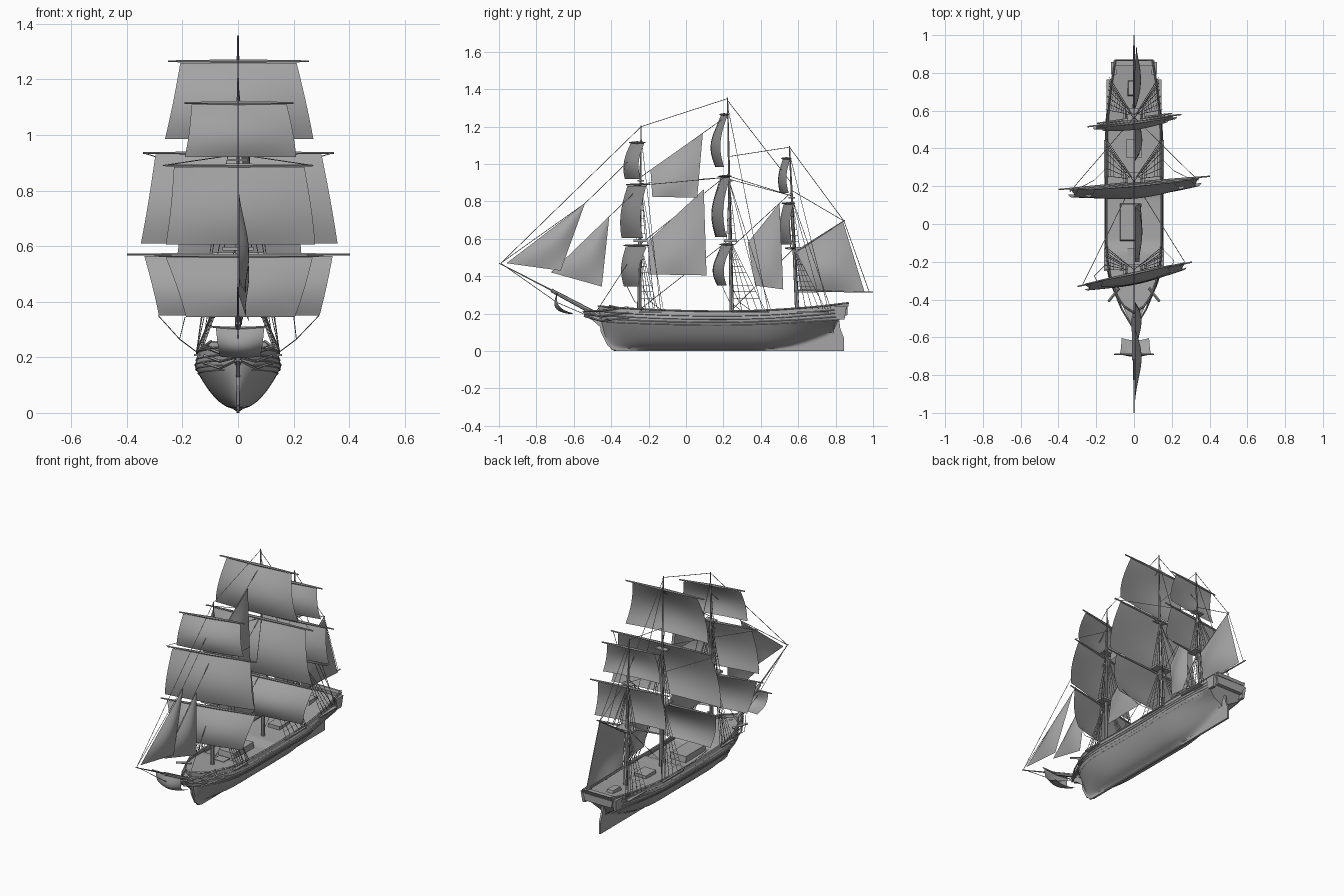
import bpy, bmesh, math
from math import sin, cos, pi, radians
from mathutils import Vector as V

if "Cube" in bpy.data.objects:
    bpy.data.objects.remove(bpy.data.objects["Cube"], do_unlink=True)

GREY = (0.38, 0.38, 0.38, 1)
mat = bpy.data.materials.new("plain_grey")
mat.use_nodes = True
mat.diffuse_color = GREY
mat.node_tree.nodes["Principled BSDF"].inputs["Base Color"].default_value = GREY


def finish(ob, smooth=True):
    ob.data.materials.clear()
    ob.data.materials.append(mat)
    bpy.ops.object.select_all(action="DESELECT")
    ob.select_set(True)
    bpy.context.view_layer.objects.active = ob
    if smooth:
        bpy.ops.object.shade_smooth_by_angle(angle=radians(40))
    return ob


def from_bmesh(name, bm, smooth=True):
    me = bpy.data.meshes.new(name)
    bmesh.ops.recalc_face_normals(bm, faces=bm.faces)
    bm.to_mesh(me)
    bm.free()
    ob = bpy.data.objects.new(name, me)
    bpy.context.collection.objects.link(ob)
    return finish(ob, smooth)


def grid(name, f, nu, nv, cap=False):
    """Surface from f(u, v); cap closes the u = 1 end."""
    bm = bmesh.new()
    vs = [[bm.verts.new(f(i / nu, j / nv)) for j in range(nv + 1)] for i in range(nu + 1)]
    for i in range(nu):
        for j in range(nv):
            bm.faces.new((vs[i][j], vs[i + 1][j], vs[i + 1][j + 1], vs[i][j + 1]))
    if cap:
        bm.faces.new(vs[nu])
    bmesh.ops.remove_doubles(bm, verts=bm.verts, dist=1e-5)
    return from_bmesh(name, bm)


def tubes(name, lines, r, taper=1.0, res=0):
    """Round spars or ropes along polylines, thinning to r * taper."""
    cu = bpy.data.curves.new(name, "CURVE")
    cu.dimensions = "3D"
    cu.bevel_depth, cu.bevel_resolution, cu.use_fill_caps = r, res, True
    for pts in lines:
        sp = cu.splines.new("POLY")
        sp.points.add(len(pts) - 1)
        for k, (p, co) in enumerate(zip(sp.points, pts)):
            p.co = (*co, 1)
            p.radius = 1 + (taper - 1) * k / (len(pts) - 1)
    ob = bpy.data.objects.new(name, cu)
    bpy.context.collection.objects.link(ob)
    bpy.ops.object.select_all(action="DESELECT")
    ob.select_set(True)
    bpy.context.view_layer.objects.active = ob
    bpy.ops.object.convert(target="MESH")
    return finish(bpy.context.view_layer.objects.active)


def box(name, c, s, top=1.0):
    """Box whose top face is scaled by top."""
    bm = bmesh.new()
    bmesh.ops.create_cube(bm, size=1)
    for v in bm.verts:
        k = top if v.co.z > 0 else 1
        v.co = V((v.co.x * s[0] * k + c[0], v.co.y * s[1] * k + c[1], v.co.z * s[2] + c[2]))
    return from_bmesh(name, bm, False)


def plate(name, prof, t):
    """Side profile (y, z) extruded to thickness t across x."""
    bm = bmesh.new()
    f = bm.faces.new([bm.verts.new((-t / 2, y, z)) for y, z in prof])
    g = bmesh.ops.extrude_face_region(bm, geom=[f])["geom"]
    bmesh.ops.translate(bm, vec=(t, 0, 0), verts=[e for e in g if isinstance(e, bmesh.types.BMVert)])
    return from_bmesh(name, bm, False)


# ---- hull ----
def rail(u):
    return 0.213 + (0.045 if u > 0.5 else 0.027) * (2 * u - 1) ** 2


def hull_pt(u, z, side=1):
    """Rounded belly above a thin deadwood that deepens towards the stern."""
    run, entry = max(0, (u - 0.65) / 0.35) ** 2, max(0, 1 - u / 0.25) ** 2
    w = 0.155 * (1 - (1 - min(u / 0.3, 1)) ** 2.5) ** 0.6 - 0.045 * run
    belly = 0.012 + 0.09 * run
    s = 1 - 0.1 * (z - 0.165) / 0.08
    if z < 0.165:
        s = max(0, (z - belly) / (0.165 - belly)) ** (0.49 + 0.5 * entry + 0.7 * run)
    bow = -0.38 - 0.09 * (z / 0.24) ** 0.5
    stern = 0.79 + 0.08 * min(1, max(0, (z - 0.14) / 0.1))
    return V((side * max(w * s, min(0.006, w, z)), bow + (stern - bow) * u, z))


def hull_skin(t, v):
    u = (1 - cos(pi * t)) / 2
    a = 2 * v - 1
    return hull_pt(u, rail(u) * abs(a) ** 1.2, 1 if a > 0 else -1)


def deck_skin(u, v):
    p = hull_pt(u, rail(u) - (0.035 if 0.25 < u < 0.5 else 0.02))
    return V((p.x * (2 * v - 1), p.y, p.z))


grid("hull", hull_skin, 48, 40, cap=True)
grid("deck", deck_skin, 40, 4)
US = [k / 40 for k in range(41)]
tubes("rails", [[hull_pt(u, rail(u), s) for u in US] for s in (-1, 1)], 0.005)
tubes("wales", [[hull_pt(u, rail(u) * h, s) for u in US]
                for s in (-1, 1) for h in (0.65, 0.72, 0.8, 0.88)], 0.003)
plate("keel", [(-0.47, 0.2), (-0.455, 0.1), (-0.42, 0.03), (-0.37, 0), (0.8, 0),
               (0.8, 0.14), (0.78, 0.02), (-0.36, 0.02), (-0.4, 0.05), (-0.44, 0.2)], 0.012)
plate("rudder", [(0.795, 0), (0.845, 0), (0.845, 0.07), (0.825, 0.12), (0.82, 0.16), (0.795, 0.16)], 0.012)
plate("beak_knee", [(-0.555, 0.215), (-0.54, 0.185), (-0.5, 0.165), (-0.46, 0.13), (-0.43, 0.13), (-0.43, 0.22)], 0.016)
tubes("head_rails", [[hull_pt(0.12, 0.235 - d, s), V((s * 0.065, -0.45, 0.215 - d)), V((s * 0.008, -0.545, 0.215 - d / 2))]
                     for s in (-1, 1) for d in (0, 0.03, 0.055)], 0.005)
grid("head_platform", lambda u, v: V(((2 * v - 1) * (0.09 - 0.08 * u), -0.37 - 0.17 * u, 0.21)), 4, 2)
tubes("catheads", [[(s * 0.08, -0.34, 0.225), (s * 0.135, -0.41, 0.24)] for s in (-1, 1)], 0.007)
for s, n in ((-1, "right"), (1, "left")):
    box(n + "_quarter_gallery", (s * 0.107, 0.825, 0.205), (0.018, 0.045, 0.07), 1.5)
box("stern_gallery", (0, 0.85, 0.222), (0.18, 0.024, 0.065), 1.2)

# ---- deck fittings ----
box("main_hatch", (-0.02, 0.01, 0.195), (0.11, 0.2, 0.04), 0.95)
box("fore_hatch", (0, -0.16, 0.19), (0.07, 0.06, 0.03))
box("aft_hatch", (0, 0.4, 0.205), (0.08, 0.1, 0.025))
box("skylight", (-0.01, 0.72, 0.225), (0.05, 0.09, 0.03), 0.8)


# ---- sails ----
def sail(name, tl, tr, bl, br, bulge, edge=0.0, n=12):
    """Four-cornered cloth; edge is the share of the belly kept at the sides."""
    tl, tr, bl, br, bulge = map(V, (tl, tr, bl, br, bulge))

    def f(u, v):
        p = tl.lerp(tr, u).lerp(bl.lerp(br, u), v)
        drop = v * 0.8 if edge else v ** 1.4
        return p + bulge * (edge + (1 - edge) * sin(pi * u)) * sin(pi * drop)
    return grid(name, f, n, n)


# mast: base y, top y, top height, yaw, belly, shroud spread, (top, foot, half widths, yard half)
MASTS = {
    "fore": (-0.25, -0.24, 1.205, 12, 0.05, 0.09,
             [(1.115, 0.92, 0.175, 0.205, 0.2), (0.89, 0.605, 0.24, 0.275, 0.27), (0.565, 0.345, 0.27, 0.2, 0.31)]),
    "main": (0.245, 0.222, 1.357, 5, 0.07, 0.17,
             [(1.265, 0.985, 0.21, 0.268, 0.255), (0.935, 0.61, 0.3, 0.355, 0.345), (0.57, 0.35, 0.34, 0.29, 0.402)]),
    "mizzen": (0.595, 0.553, 1.097, 7.5, 0.04, 0.14,
               [(1.03, 0.845, 0.15, 0.18, 0.185), (0.79, 0.57, 0.2, 0.225, 0.25), (0.55, None, 0, 0, 0.2)]),
}
TIERS = ("topgallant", "topsail", "course")
lines, ratlines, heads = [], [], {}


def mast_axis(yb, yt, zt):
    return lambda z: V((0, yb + (yt - yb) * (z - 0.2) / (zt - 0.2), z))


for name, (yb, yt, zt, yaw, belly, spread, tiers) in MASTS.items():
    at = heads[name] = mast_axis(yb, yt, zt)
    a = radians(yaw)
    d, fwd = V((cos(a), sin(a), 0)), V((sin(a), -cos(a), 0))
    z_top, z_cross = (0.59, 0.91) if name != "mizzen" else (0.55, 0.82)
    tubes(name + "_mast", [[at(0.15), at(z_top + 0.05), at(z_cross), at(zt)]], 0.012, 0.25, 2)
    box(name + "_top", at(z_top), (0.11, 0.07, 0.012))
    box(name + "_crosstrees", at(z_cross), (0.07, 0.035, 0.008))
    yards = []
    for tier, (zy, zf, wt, wb, half) in zip(TIERS, tiers):
        c = at(zy) + fwd * 0.02
        yards += [[c, c + d * s * half] for s in (-1, 1)]
        if zf:
            t, b = c - V((0, 0, 0.006)), at(zf) + fwd * 0.025
            sail(f"{name}_{tier}_sail", t - d * wt, t + d * wt, b - d * wb, b + d * wb, fwd * belly, 0.6)
            if tier == "course":
                for s in (-1, 1):
                    k = b + d * s * wb
                    lines.append([k, V((s * 0.21, k.y + 0.04, 0.265)), V((s * 0.15, k.y + 0.1, 0.22))])
    tubes(name + "_yards", yards, 0.008, 0.45, 1)
    # shrouds, ratlines, backstays and their channels
    inset = 0.005 if name == "mizzen" else 0
    for s in (-1, 1):
        feet = [V((s * (0.15 - inset * k), yb + 0.01 + spread * k / 4, 0.215 + inset * 2)) for k in range(5)]
        lines += [[f, at(z_top) + V((s * 0.01, 0, 0))] for f in feet]
        for k in range(1, 10):
            ratlines.append([f.lerp(at(z_top), k / 11) for f in feet])
        edge = [at(z_top) + V((s * 0.05, o, 0)) for o in (-0.02, 0.005, 0.03)]
        lines += [[e, at(z_cross)] for e in edge]
        for k in range(1, 7):
            ratlines.append([e.lerp(at(z_cross), k / 8) for e in edge])
        lines += [[feet[-1] + V((0, o, 0)), at(z)] for o, z in ((0.03, z_cross), (-0.015, z_cross), (0.015, zt - 0.05))]
        box(f"{name}_{'left' if s > 0 else 'right'}_channel",
            (s * (0.147 - inset * 2.4), yb + 0.015 + spread / 2, 0.208), (0.022, spread + 0.03, 0.007))

# bowsprit with its small square sail
tubes("bowsprit", [[(0, -0.42, 0.165), (0, -0.72, 0.325)]], 0.014, 0.7, 2)
tubes("jib_boom", [[(0, -0.6, 0.265), (0, -1.0, 0.47)]], 0.006, 0.4, 1)
tubes("spritsail_yard", [[(0, -0.69, 0.305), (s * 0.105, -0.69, 0.31)] for s in (-1, 1)], 0.006, 0.5, 1)
sail("spritsail", (-0.08, -0.69, 0.31), (0.095, -0.69, 0.31), (-0.065, -0.575, 0.215), (0.08, -0.575, 0.215),
     (0, -0.07, -0.03), 0.7)


# fore-and-aft sails: corners given as (y, z), foot swung out to the left
def stay_sail(name, corners, swing, belly):
    sail(name, *[(x + 0.004, y, z) for x, (y, z) in zip((0, 0, *swing), corners)], (belly, 0, 0))


JIB, SQUARE = (0, 0.025), (0.025, 0.035)
stay_sail("outer_jib", [(-0.54, 0.79), (-0.54, 0.79), (-0.96, 0.47), (-0.67, 0.43)], JIB, 0.028)
stay_sail("inner_jib", [(-0.41, 0.72), (-0.41, 0.72), (-0.72, 0.42), (-0.45, 0.345)], JIB, 0.028)
stay_sail("main_topmast_staysail", [(-0.19, 0.97), (0.09, 1.165), (-0.18, 0.825), (0.06, 0.82)], SQUARE, 0.02)
stay_sail("main_staysail", [(-0.2, 0.59), (0.095, 0.865), (-0.2, 0.41), (0.11, 0.405)], SQUARE, 0.02)
stay_sail("mizzen_staysail", [(0.33, 0.58), (0.5, 0.79), (0.37, 0.35), (0.52, 0.33)], SQUARE, 0.02)
stay_sail("spanker", [(0.59, 0.53), (0.84, 0.69), (0.61, 0.33), (0.955, 0.315)], (0, 0.01), 0.03)
tubes("gaff", [[(0, 0.58, 0.525), (0, 0.85, 0.7)]], 0.007, 0.5, 1)
tubes("spanker_boom", [[(0, 0.59, 0.325), (0, 1.0, 0.315)]], 0.007, 0.5, 1)

# ---- stays and braces ----
fore, main, mizzen = heads["fore"], heads["main"], heads["mizzen"]
tip, peak = V((0, -0.99, 0.47)), V((0, 0.845, 0.695))
lines += [[main(1.35), fore(1.2)], [fore(1.2), tip], [fore(1.08), V((0, -0.54, 0.79)), tip],
          [fore(0.88), V((0, -0.72, 0.42))], [fore(0.57), V((0, -0.48, 0.21))],
          [main(1.26), fore(0.93)], [main(0.95), fore(0.57)], [main(0.6), fore(0.22)],
          [main(1.34), mizzen(0.9)], [mizzen(1.09), main(1.04)], [mizzen(0.85), main(0.55)],
          [mizzen(0.55), main(0.22)], [mizzen(1.09), peak], [mizzen(0.86), peak],
          [tip, V((0, -0.69, 0.26)), V((0, -0.55, 0.2))], [peak, V((0, 0.98, 0.315))]]
for s in (-1, 1):
    lines += [[V((s * 0.34, 0.2 + s * 0.03, 0.935)), mizzen(0.83)],
              [V((s * 0.27, -0.26 + s * 0.057, 0.89)), main(0.93)]]
tubes("rigging", lines, 0.0017)
tubes("ratlines", ratlines, 0.001)
